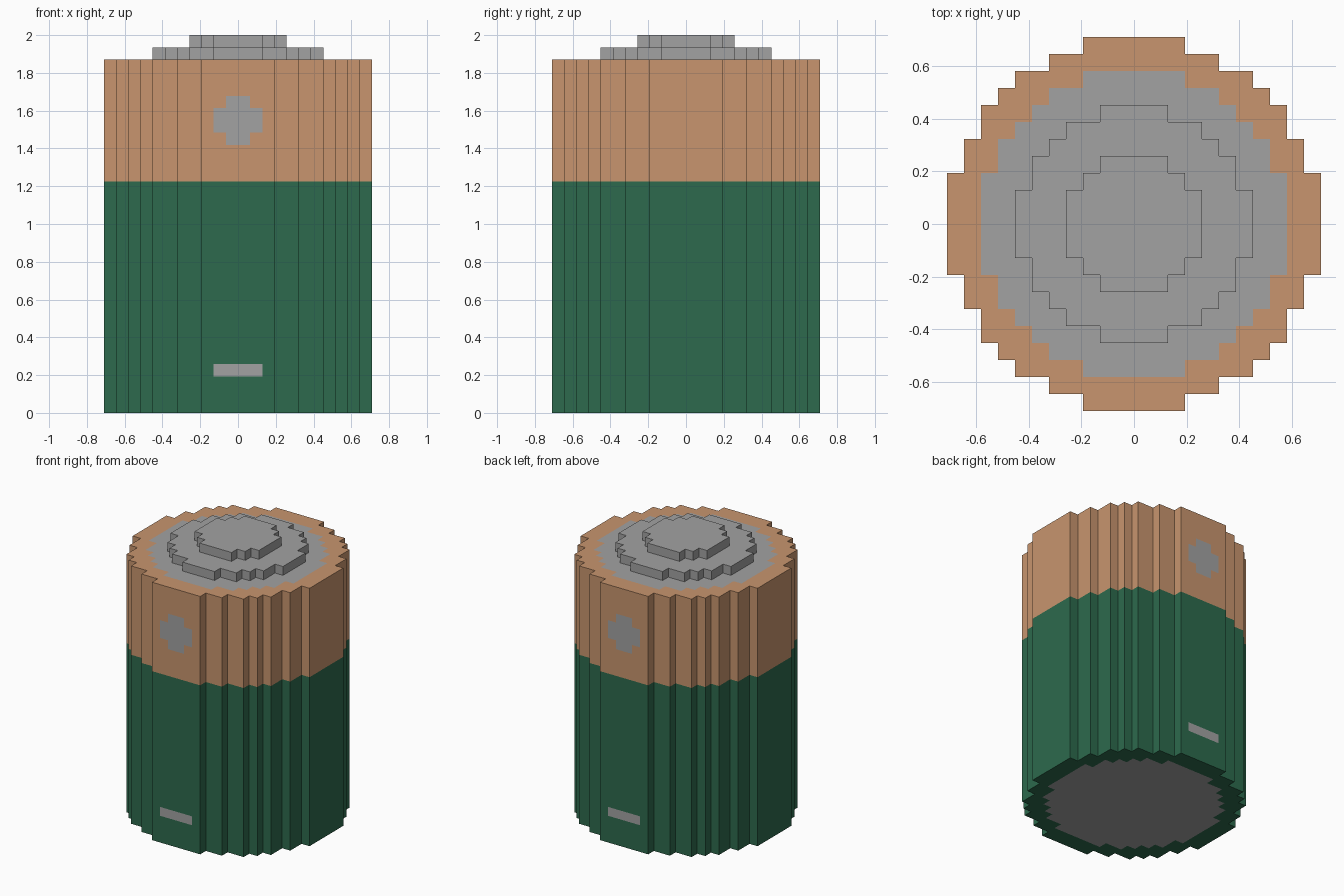
import bpy, bmesh

if "Cube" in bpy.data.objects:
    bpy.data.objects.remove(bpy.data.objects["Cube"])

U = 2 / 31  # one block


def material(name, rgb):
    m = bpy.data.materials.new(name)
    m.diffuse_color = (*rgb, 1)
    m.use_nodes = True
    m.node_tree.nodes["Principled BSDF"].inputs["Base Color"].default_value = m.diffuse_color
    return m


MATS = [material("dark green", (0.026, 0.144, 0.074)),
        material("copper", (0.578, 0.301, 0.156)),
        material("grey metal", (0.36, 0.36, 0.36))]
GREEN, COPPER, GREY = range(3)

# Stepped discs: half width of each block row, counted out from the centre
BODY = [11, 11, 11, 10, 10, 9, 9, 8, 7, 5, 3]
CONTACT = [9, 9, 9, 8, 8, 7, 6, 5, 3]
RING = [7, 7, 6, 6, 5, 4, 2]
CAP = [4, 4, 3, 2]


def inside(rows, x, y):
    r = int(abs(y))
    return r < len(rows) and abs(x) < rows[r]


def body_colour(c, n):
    x, y, z = c
    if n[2]:  # round contacts on both ends
        if inside(CONTACT, x, y):
            return GREY
    elif n[1] and abs(y) > 10:  # plus and minus marks, front and back
        ax, dz = abs(x), abs(z - 24)
        plus = (ax < 2 and dz < 1) or (ax < 1 and dz < 2)
        minus = ax < 2 and 3 < z < 4
        if plus or minus:
            return GREY
    return COPPER if z > 19 else GREEN


def stepped_disc(name, rows, z0, z1, colour, bottom=False):
    """Block disc: only outer faces are made, then flat areas are merged."""
    bm = bmesh.new()
    verts = {}

    def vert(p):
        if p not in verts:
            verts[p] = bm.verts.new([k * U for k in p])
        return verts[p]

    def square(c, axis, sign):
        n = [0, 0, 0]
        n[axis] = sign
        a, b = (axis + 1) % 3, (axis + 2) % 3
        loop = []
        for da, db in ((-.5, -.5), (.5, -.5), (.5, .5), (-.5, .5)):
            p = list(c)
            p[axis] += sign * .5
            p[a] += da
            p[b] += db
            loop.append(vert(tuple(round(k) for k in p)))
        f = bm.faces.new(loop if sign > 0 else loop[::-1])
        f.material_index = colour(c, n)

    R = len(rows)
    for i in range(-R, R):
        for j in range(-R, R):
            x, y = i + .5, j + .5
            if not inside(rows, x, y):
                continue
            square((x, y, z1 - .5), 2, 1)
            if bottom:
                square((x, y, z0 + .5), 2, -1)
            for axis, sign in ((0, 1), (0, -1), (1, 1), (1, -1)):
                nx = x + (sign if axis == 0 else 0)
                ny = y + (sign if axis == 1 else 0)
                if not inside(rows, nx, ny):
                    for k in range(z0, z1):
                        square((x, y, k + .5), axis, sign)
    bmesh.ops.dissolve_limit(bm, angle_limit=0.01, verts=bm.verts[:],
                             edges=bm.edges[:], delimit={'MATERIAL'})
    me = bpy.data.meshes.new(name)
    for m in MATS:
        me.materials.append(m)
    bm.to_mesh(me)
    bm.free()
    ob = bpy.data.objects.new(name, me)
    bpy.context.collection.objects.link(ob)
    return ob


# Battery body and the two raised steps of its terminal
stepped_disc("battery_body", BODY, 0, 29, body_colour, bottom=True)
stepped_disc("terminal_ring", RING, 29, 30, lambda c, n: GREY)
stepped_disc("terminal_cap", CAP, 30, 31, lambda c, n: GREY)
